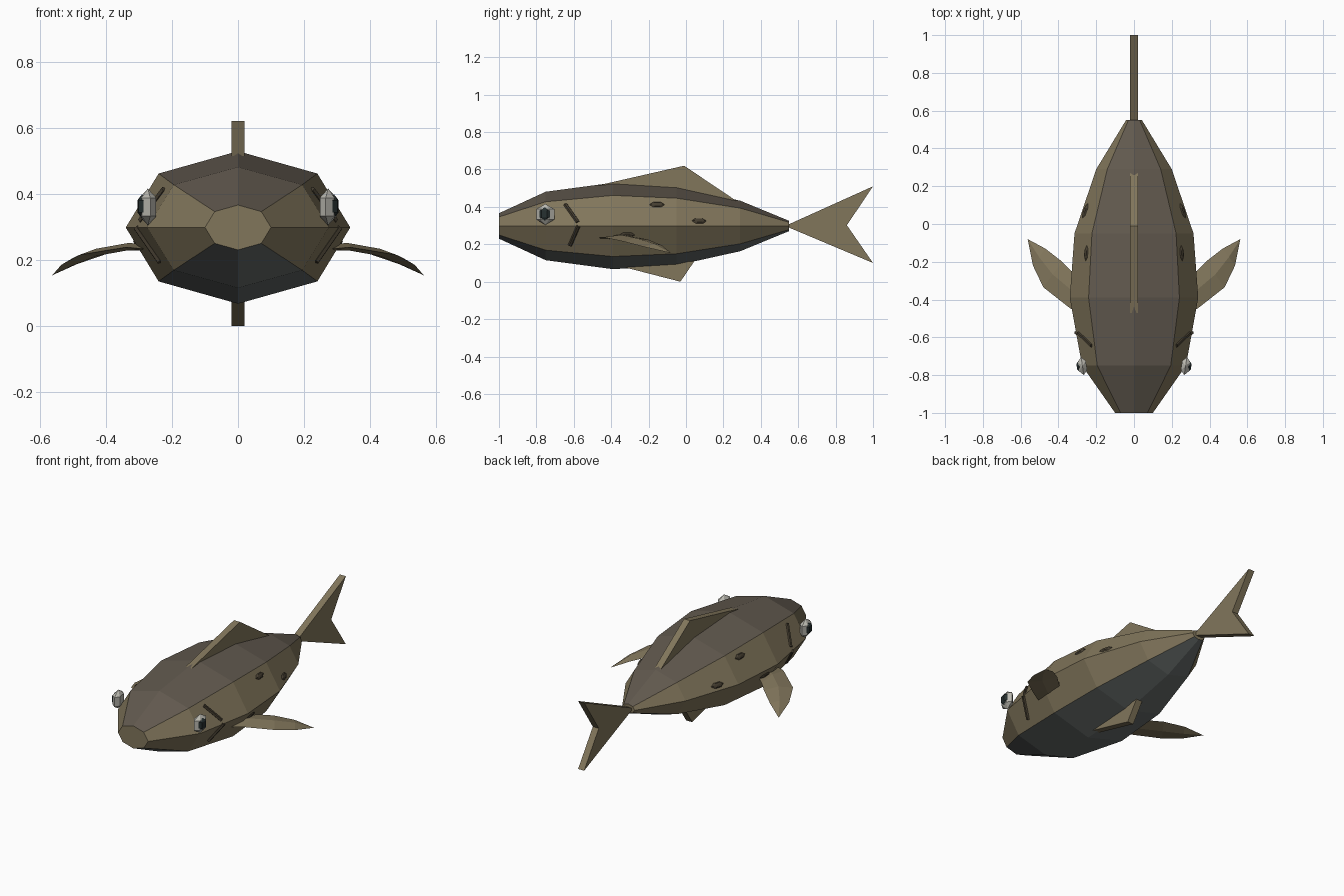
import bpy, bmesh
from math import sin, cos, pi
from mathutils import Vector, Matrix

if "Cube" in bpy.data.objects:
    bpy.data.objects.remove(bpy.data.objects["Cube"])


def material(name, rgb):
    m = bpy.data.materials.new(name)
    m.diffuse_color = (*rgb, 1)
    m.use_nodes = True
    m.node_tree.nodes["Principled BSDF"].inputs["Base Color"].default_value = m.diffuse_color
    return m


TAN = material("olive_side", (0.22, 0.18, 0.105))
BACK = material("dark_back", (0.12, 0.10, 0.077))
BELLY = material("grey_belly", (0.13, 0.145, 0.14))
MARK = material("dark_mark", (0.06, 0.048, 0.03))
WHITE = material("eye_white", (0.5, 0.49, 0.44))
BLACK = material("pupil_black", (0.02, 0.03, 0.03))


def finish(bm, name, *mats):
    bmesh.ops.recalc_face_normals(bm, faces=bm.faces[:])
    me = bpy.data.meshes.new(name)
    bm.to_mesh(me)
    bm.free()
    for m in mats:
        me.materials.append(m)
    ob = bpy.data.objects.new(name, me)
    bpy.context.collection.objects.link(ob)
    return ob


# Body: octagonal sections (y, half width, half height)
MID = 0.298
SECTIONS = [(-1, 0.10, 0.068), (-0.75, 0.275, 0.183), (-0.39, 0.34, 0.231),
            (-0.05, 0.315, 0.21), (0.29, 0.2, 0.135), (0.55, 0.042, 0.028)]
bm = bmesh.new()
rings = [[bm.verts.new((rx * cos(k * pi / 4), y, MID + rz * sin(k * pi / 4)))
          for k in range(8)] for y, rx, rz in SECTIONS]
for a, b in zip(rings, rings[1:]):
    for k in range(8):
        n = (k + 1) % 8
        f = bm.faces.new((a[k], a[n], b[n], b[k]))
        f.material_index = 1 if k in (1, 2) else 2 if k in (5, 6) else 0
bm.faces.new(rings[0])
bm.faces.new(rings[-1])
finish(bm, "body", TAN, BACK, BELLY)


def skin(y, z):
    """Half width and outward direction of the body side at a given y, z."""
    for (y0, w0, h0), (y1, w1, h1) in zip(SECTIONS, SECTIONS[1:]):
        if y0 <= y <= y1:
            t = (y - y0) / (y1 - y0)
            w, h = w0 + (w1 - w0) * t, h0 + (h1 - h0) * t
            slope = 0.293 * w / (0.707 * h)
            up = 1 if z > MID else -1
            normal = Vector((1, -(w1 - w0) / (y1 - y0), slope * up)).normalized()
            return Vector((w - slope * abs(z - MID), y, z)), normal


# Flat upright fins: outlines in (y, z)
def plate(name, outline, half=0.02):
    bm = bmesh.new()
    sides = [[bm.verts.new((x, y, z)) for y, z in outline] for x in (-half, half)]
    for s in sides:
        bm.faces.new(s)
    for i in range(len(outline)):
        j = (i + 1) % len(outline)
        bm.faces.new((sides[0][i], sides[0][j], sides[1][j], sides[1][i]))
    finish(bm, name, TAN)


plate("tail_fin", [(0.53, 0.298), (1, 0.51), (0.86, 0.302), (1, 0.10)])
plate("dorsal_fin", [(-0.47, 0.515), (-0.01, 0.62), (0.28, 0.425)])
plate("belly_fin", [(-0.36, 0.085), (-0.03, 0.0), (0.045, 0.11)])


# Pectoral fins: drooping leaf with a raised spine
LEAD = [(0.27, -0.48, 0.232), (0.34, -0.445, 0.238), (0.48, -0.335, 0.215), (0.535, -0.22, 0.185)]
TRAIL = [(0.25, -0.32, 0.238), (0.33, -0.25, 0.235), (0.38, -0.20, 0.224), (0.47, -0.13, 0.195)]
TIP = (0.563, -0.08, 0.153)


def pectoral(name, s):
    bm = bmesh.new()
    v = lambda p, dz=0: bm.verts.new((s * p[0], p[1], p[2] + dz))
    lead, trail, tip = [v(p) for p in LEAD], [v(p) for p in TRAIL], v(TIP)
    spines = []
    for dz in (0.014, -0.008):
        sp = [v((Vector(p) + Vector(q)) / 2, dz) for p, q in zip(LEAD, TRAIL)]
        for edge in (lead, trail):
            for i in range(3):
                bm.faces.new((edge[i], edge[i + 1], sp[i + 1], sp[i]))
            bm.faces.new((edge[3], tip, sp[3]))
        spines.append(sp)
    bm.faces.new((lead[0], spines[0][0], trail[0], spines[1][0]))
    finish(bm, name, TAN)


# Small faceted blobs and rods
def blob(name, mat, pos, radii, rings, rot=Matrix()):
    bm = bmesh.new()
    bmesh.ops.create_uvsphere(bm, u_segments=6, v_segments=rings, radius=1,
                              matrix=Matrix.Translation(pos) @ rot @ Matrix.Diagonal((*radii, 1)))
    finish(bm, name, mat)


def rod(name, p, q, r):
    d = q - p
    m = Matrix.Translation((p + q) / 2) @ d.to_track_quat('Z', 'Y').to_matrix().to_4x4()
    bm = bmesh.new()
    bmesh.ops.create_cone(bm, cap_ends=True, segments=6, radius1=r, radius2=r,
                          depth=d.length, matrix=m)
    finish(bm, name, MARK)


GILLS = [((-0.645, 0.413), (-0.578, 0.318)), ((-0.575, 0.298), (-0.62, 0.195))]
SPOTS = [(-0.155, 0.412), (0.07, 0.325), (-0.315, 0.25)]
for side, s in (("left", 1), ("right", -1)):
    flip = Vector((s, 1, 1))
    pectoral(side + "_pectoral_fin", s)
    turn = Matrix.Rotation(-0.15 * s, 4, 'Z')
    blob(side + "_eye", WHITE, (s * 0.273, -0.752, 0.36), (0.029, 0.056, 0.056), 3, turn)
    blob(side + "_pupil", BLACK, (s * 0.291, -0.755, 0.362), (0.016, 0.034, 0.036), 3, turn)
    for i, (a, b) in enumerate(GILLS):
        rod(f"{side}_gill_{i}", skin(*a)[0] * flip, skin(*b)[0] * flip, 0.011)
    for i, p in enumerate(SPOTS):
        pos, n = skin(*p)
        blob(f"{side}_spot_{i}", MARK, pos * flip, (0.018, 0.042, 0.009), 4,
             (n * flip).to_track_quat('Z', 'X').to_matrix().to_4x4() @ Matrix.Rotation(0, 4, 'Z'))
